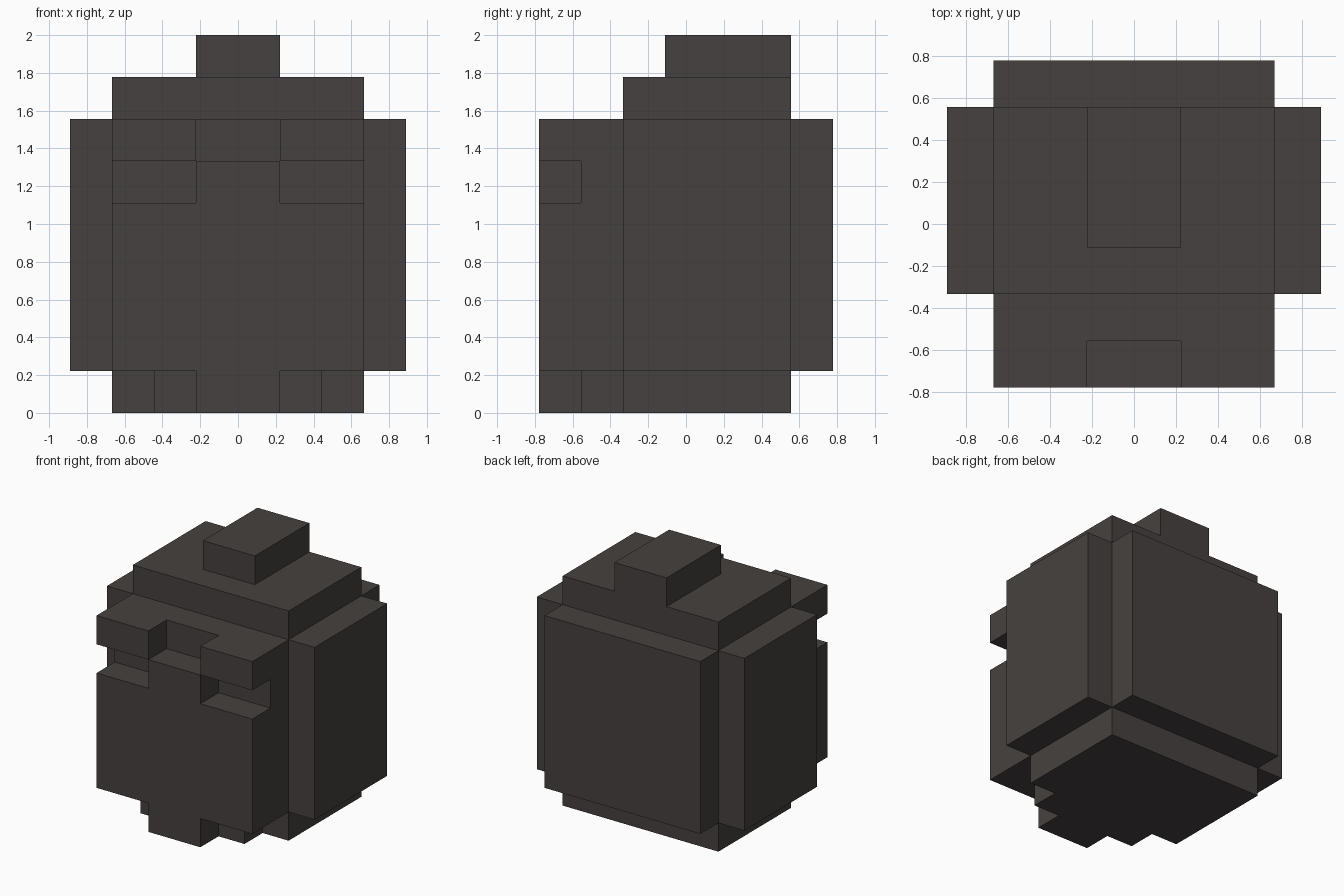
import bpy, bmesh

if "Cube" in bpy.data.objects:
    bpy.data.objects.remove(bpy.data.objects["Cube"], do_unlink=True)

U = 2 / 9  # one block of the model

charcoal = bpy.data.materials.new("charcoal")
charcoal.use_nodes = True
color = (0.060, 0.053, 0.050, 1)
charcoal.diffuse_color = color
bsdf = next(n for n in charcoal.node_tree.nodes if n.type == 'BSDF_PRINCIPLED')
bsdf.inputs["Base Color"].default_value = color


def prism(name, outline, z0, z1):
    """Extrude a counter-clockwise xy outline, in blocks, from z0 to z1."""
    bm = bmesh.new()
    face = bm.faces.new([bm.verts.new((x * U, y * U, z0 * U)) for x, y in outline])
    top = bmesh.ops.extrude_face_region(bm, geom=[face])["geom"]
    verts = [v for v in top if isinstance(v, bmesh.types.BMVert)]
    bmesh.ops.translate(bm, vec=(0, 0, (z1 - z0) * U), verts=verts)
    bmesh.ops.recalc_face_normals(bm, faces=bm.faces)
    mesh = bpy.data.meshes.new(name)
    bm.to_mesh(mesh)
    bm.free()
    mesh.materials.append(charcoal)
    obj = bpy.data.objects.new(name, mesh)
    bpy.context.collection.objects.link(obj)
    return obj


def box(name, x, y, z):
    return prism(name, [(x[0], y[0]), (x[1], y[0]), (x[1], y[1]), (x[0], y[1])], *z)


def cut(obj, cutter):
    cutter.hide_render = True
    mod = obj.modifiers.new("cut", 'BOOLEAN')
    mod.operation = 'DIFFERENCE'
    mod.solver = 'EXACT'
    mod.object = cutter
    bpy.context.view_layer.objects.active = obj
    bpy.ops.object.modifier_apply(modifier=mod.name)
    bpy.data.objects.remove(cutter, do_unlink=True)


# Base, stepping forward to a narrow front
half = [(1, -3.5), (1, -2.5), (2, -2.5), (2, -1.5), (3, -1.5), (3, 2.5)]
prism("base", half + [(-x, y) for x, y in reversed(half)], 0, 1)

# Body, top and outer panels
box("body", (-3, 3), (-1.5, 2.5), (1, 8))
box("top_block", (-1, 1), (-0.5, 2.5), (8, 9))
box("back_panel", (-3, 3), (2.5, 3.5), (1, 7))
box("left_panel", (3, 4), (-1.5, 2.5), (1, 7))
box("right_panel", (-4, -3), (-1.5, 2.5), (1, 7))

# Face with a notch between the brows and two open eye sockets
face = box("face", (-3, 3), (-3.5, -1.5), (1, 7))
cut(face, box("brow_notch_cutter", (-1, 1), (-4, -2.5), (6, 8)))
cut(face, box("left_eye_cutter", (1, 4), (-4, -2.5), (5, 6)))
cut(face, box("right_eye_cutter", (-4, -1), (-4, -2.5), (5, 6)))
